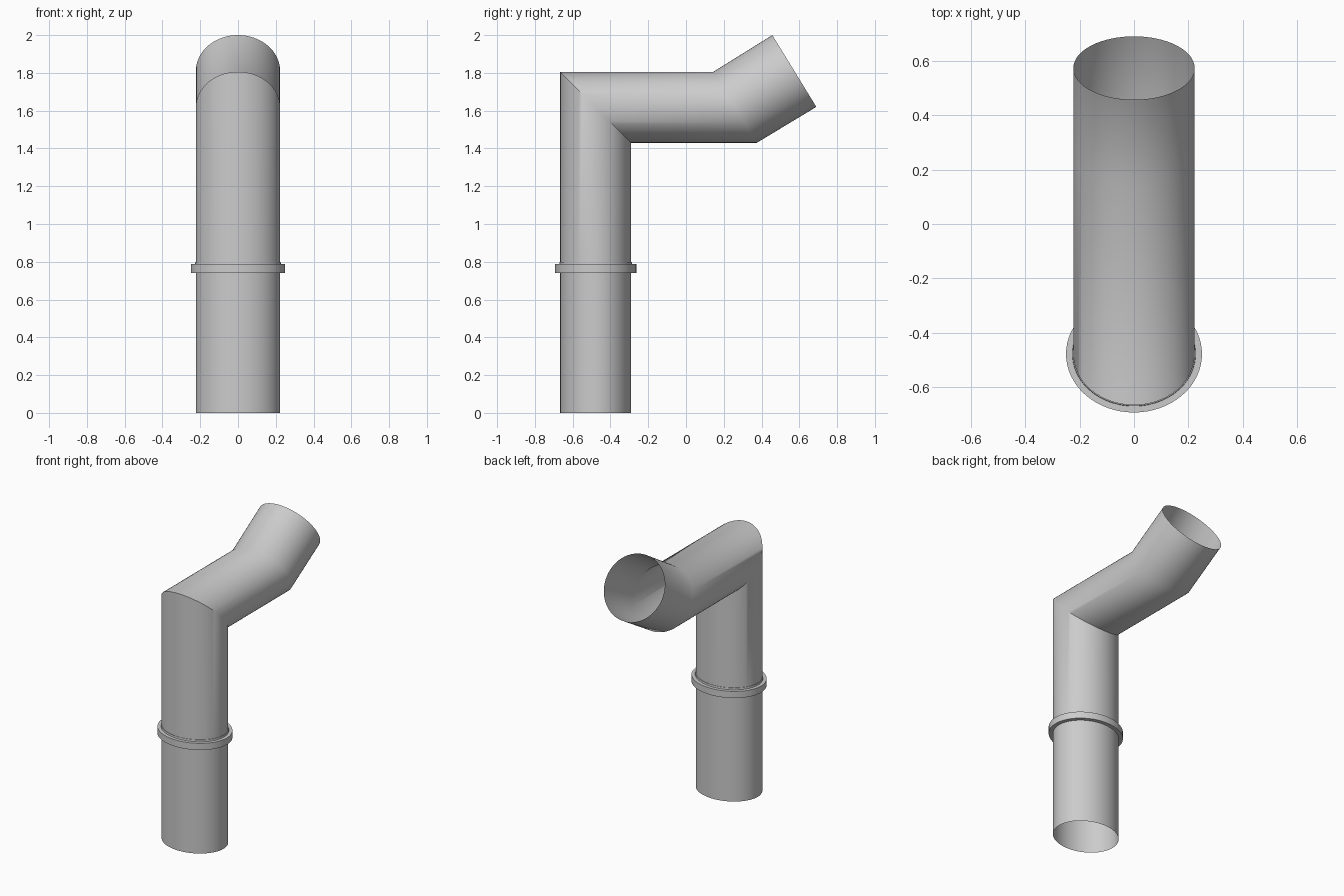
import bpy, bmesh, math

if "Cube" in bpy.data.objects:
    bpy.data.objects.remove(bpy.data.objects["Cube"])

SIDES = 64
RX, RY, CY = 0.223, 0.188, -0.478   # oval pipe half-widths and upright centre


def loft(name, sections, closed=False):
    """Skin oval sections given as (half x, front (y, z), back (y, z))."""
    bm = bmesh.new()
    rings = []
    for rx, (y0, z0), (y1, z1) in sections:
        ring = []
        for i in range(SIDES):
            a = 2 * math.pi * i / SIDES
            t = (1 - math.cos(a)) / 2
            ring.append(bm.verts.new((rx * math.sin(a), y0 + (y1 - y0) * t, z0 + (z1 - z0) * t)))
        rings.append(ring)
    pairs = list(zip(rings, rings[1:]))
    if closed:
        pairs.append((rings[-1], rings[0]))
    for a, b in pairs:
        for i in range(SIDES):
            j = (i + 1) % SIDES
            bm.faces.new((a[i], a[j], b[j], b[i]))
    bmesh.ops.recalc_face_normals(bm, faces=bm.faces)
    mesh = bpy.data.meshes.new(name)
    bm.to_mesh(mesh)
    bm.free()
    obj = bpy.data.objects.new(name, mesh)
    bpy.context.collection.objects.link(obj)
    bpy.ops.object.select_all(action='DESELECT')
    obj.select_set(True)
    bpy.context.view_layer.objects.active = obj
    bpy.ops.object.shade_smooth_by_angle(angle=math.radians(40))
    return obj


# Open thin-walled pipe: upright, mitred elbow, level run, angled outlet
front, back = CY - RY, CY + RY
loft("pipe", [
    (RX, (front, 0), (back, 0)),
    (RX, (front, 0.765), (back, 0.765)),
    (RX, (front, 1.806), (back, 1.43)),
    (RX, (0.145, 1.806), (0.375, 1.43)),
    (RX, (0.457, 2.0), (0.69, 1.62)),
])

# Collar around the upright: (offset from pipe wall, z)
profile = [(0.0, 0.74), (0.027, 0.74), (0.027, 0.787), (0.004, 0.787), (0.003, 0.8), (0.0, 0.8)]
loft("collar", [(RX + d, (front - d, z), (back + d, z)) for d, z in profile], closed=True)
